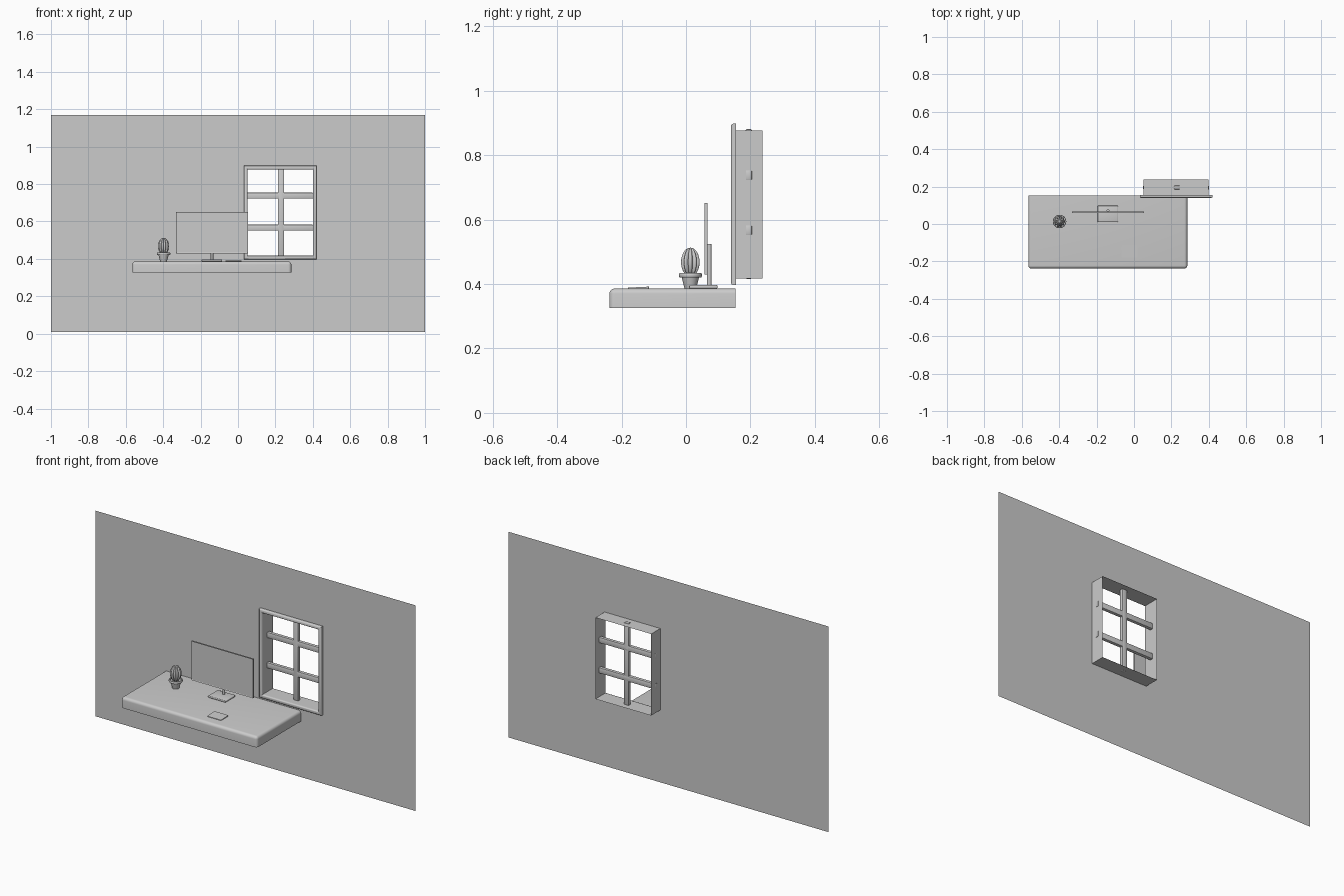
import bpy, bmesh
from math import sin, cos, pi, radians, sqrt

if "Cube" in bpy.data.objects:
    bpy.data.objects.remove(bpy.data.objects["Cube"])


def finish(name, bm, smooth=None):
    bmesh.ops.recalc_face_normals(bm, faces=bm.faces)
    me = bpy.data.meshes.new(name)
    bm.to_mesh(me)
    bm.free()
    ob = bpy.data.objects.new(name, me)
    bpy.context.collection.objects.link(ob)
    if smooth:
        bpy.ops.object.select_all(action='DESELECT')
        ob.select_set(True)
        bpy.context.view_layer.objects.active = ob
        bpy.ops.object.shade_smooth_by_angle(angle=radians(smooth))
    return ob


def box_bm(lo, hi):
    bm = bmesh.new()
    bmesh.ops.create_cube(bm, size=1)
    for v in bm.verts:
        v.co = [(a + b) / 2 + c * (b - a) for a, b, c in zip(lo, hi, v.co)]
    return bm


def box(name, lo, hi, bevel=0, segments=2):
    bm = box_bm(lo, hi)
    if bevel:
        bmesh.ops.bevel(bm, geom=bm.edges[:], offset=bevel, segments=segments,
                        profile=0.5, affect='EDGES')
    return finish(name, bm, 35 if bevel else None)


def skin(bm, rings, closed=False):
    """Bridge successive rings of points into quads."""
    vs = [[bm.verts.new(p) for p in r] for r in rings]
    pairs = list(zip(vs, vs[1:])) + ([(vs[-1], vs[0])] if closed else [])
    for a, b in pairs:
        n = len(a)
        for i in range(n):
            bm.faces.new((a[i], a[(i + 1) % n], b[(i + 1) % n], b[i]))
    return vs


def rect(x0, x1, z0, z1, y, inset=0):
    return [(x0 + inset, y, z0 + inset), (x1 - inset, y, z0 + inset),
            (x1 - inset, y, z1 - inset), (x0 + inset, y, z1 - inset)]


WALL_Y = 0.156
WIN = (0.031, 0.42, 0.397, 0.898)

# Wall sheet with the window hole
bm = bmesh.new()
skin(bm, [rect(-1, 1, 0.01, 1.17, WALL_Y), rect(*WIN, WALL_Y)])
finish("wall", bm)

# Window frame with rounded front lip
lip = [(0, WALL_Y), (0, .146), (.0015, .1425), (.005, .14), (.015, .14),
       (.0185, .1425), (.02, .146), (.02, WALL_Y)]
bm = bmesh.new()
skin(bm, [rect(*WIN, y, i) for i, y in lip], closed=True)
finish("window_frame", bm, 40)

# Open sleeve running back through the wall
bm = bmesh.new()
skin(bm, [rect(*WIN, y, .0205) for y in (.15, .237)])
finish("window_sleeve", bm)

# Window bars, ends just poking through the sleeve
box("window_bar_upright", (.214, .185, .416), (.246, .205, .881), .004)
for i, z in enumerate((.567, .738)):
    box(f"window_bar_cross_{i + 1}", (.049, .185, z - .016), (.402, .205, z + .016), .004)

# Desk slab, rounded everywhere on top except along the wall
bm = box_bm((-.565, -.238, .326), (.285, .153, .386))
edges = [e for e in bm.edges
         if not all(v.co.y > .1 for v in e.verts)
         and (all(v.co.z > .35 for v in e.verts)
              or abs(e.verts[0].co.z - e.verts[1].co.z) > .01)]
bmesh.ops.bevel(bm, geom=edges, offset=.016, segments=5, profile=.5, affect='EDGES')
finish("desk", bm, 35)

# Monitor panel with a recessed screen
bm = box_bm((-.332, .058, .43), (.053, .066, .651))
front = [f for f in bm.faces if f.calc_center_median().y < .059]
bmesh.ops.inset_region(bm, faces=front, thickness=.005)
bmesh.ops.translate(bm, verts=front[0].verts[:], vec=(0, .002, 0))
finish("monitor_panel", bm)

# Monitor neck and base
bm = bmesh.new()
skin_rings = [[(-.139 + .007 * cos(a * pi / 8), .072 + .007 * sin(a * pi / 8), z)
               for a in range(16)] for z in (.392, .525)]
for r in skin(bm, skin_rings):
    bm.faces.new(r)
finish("monitor_neck", bm, 35)
box("monitor_base", (-.195, .01, .386), (-.085, .098, .397), .004, 3)

# Small wedge-shaped pad on the desk
bm = box_bm((-.066, -.18, .384), (.02, -.115, .392))
for v in bm.verts:
    if v.co.z > .39 and v.co.y < -.15:
        v.co.z = .389
bmesh.ops.bevel(bm, geom=[e for e in bm.edges if abs(e.verts[0].co.z - e.verts[1].co.z) > .003],
                offset=.006, segments=3, profile=.5, affect='EDGES')
finish("desk_pad", bm, 35)


# Plant pot: lathed profile with rim and soil
CX, CY = -.398, .0135


def ring(r, z, n=32):
    return [(CX + r * cos(2 * pi * i / n), CY + r * sin(2 * pi * i / n), z) for i in range(n)]


bm = bmesh.new()
pot = [(.018, .386), (.027, .421), (.034, .421), (.036, .424), (.036, .431),
       (.034, .434), (.029, .434), (.028, .428)]
vs = skin(bm, [ring(r, z) for r, z in pot])
bm.faces.new(vs[0])
bm.faces.new(vs[-1])
finish("plant_pot", bm, 35)

# Ribbed cactus body
RIBS, PER, ROWS = 10, 8, 18
bm = bmesh.new()
rings = []
for j in range(1, ROWS):
    t = -1 + 2 * j / ROWS
    h = sin(t * pi / 2)
    z = .468 + .045 * h
    base = .03 * sqrt(1 - h * h)
    pts = []
    for i in range(RIBS * PER):
        a = 2 * pi * i / (RIBS * PER)
        r = base * (.72 + .28 * abs(cos(a * RIBS / 2)) ** .8)
        pts.append((CX + r * cos(a), CY + r * sin(a), z))
    rings.append(pts)
vs = skin(bm, rings)
for loop, z in ((vs[0], .423), (vs[-1], .513)):
    tip = bm.verts.new((CX, CY, z))
    for i in range(len(loop)):
        bm.faces.new((loop[i], loop[(i + 1) % len(loop)], tip))
finish("cactus_body", bm, 60)
